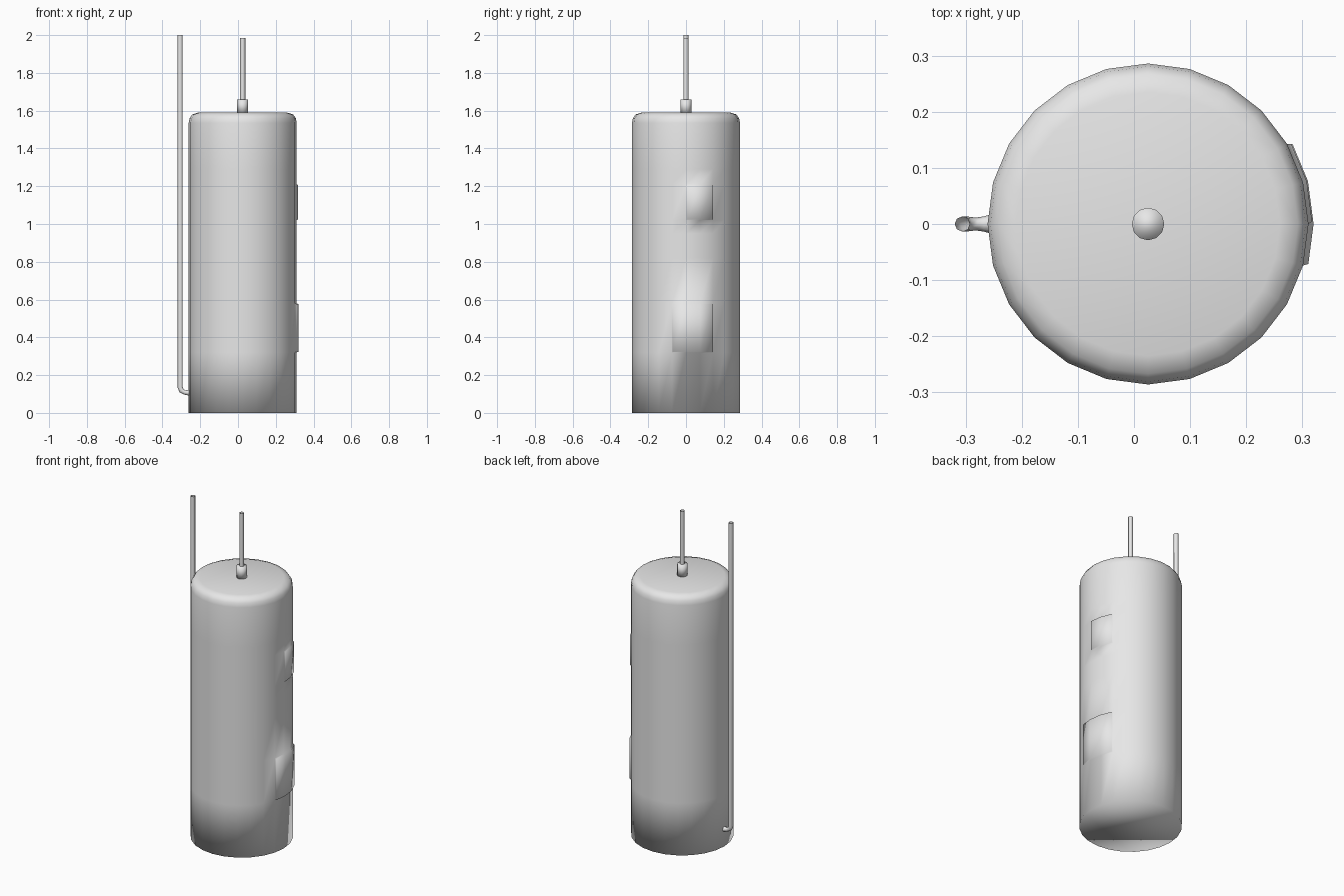
import bpy, bmesh
from math import sin, cos, tau

cube = bpy.data.objects.get("Cube")
if cube:
    bpy.data.objects.remove(cube, do_unlink=True)

AXIS_X = 0.025
SIDES = 24

grey = bpy.data.materials.new("light_grey_metal")
grey.use_nodes = True
grey.diffuse_color = (0.8, 0.8, 0.8, 1)
grey.node_tree.nodes["Principled BSDF"].inputs["Base Color"].default_value = (0.8, 0.8, 0.8, 1)


def lathe(bm, profile, sides):
    """Rings of (radius, height) joined by quads, closed at both ends."""
    rings = [[bm.verts.new((r * cos(tau * i / sides), r * sin(tau * i / sides), z))
              for i in range(sides)] for r, z in profile]
    rows = []
    for low, high in zip(rings, rings[1:]):
        rows.append([bm.faces.new((low[i], low[(i + 1) % sides],
                                   high[(i + 1) % sides], high[i]))
                     for i in range(sides)])
    bm.faces.new(rings[0][::-1])
    bm.faces.new(rings[-1])
    bm.normal_update()
    return rows


def finish(bm, name):
    for f in bm.faces:
        f.smooth = True
    mesh = bpy.data.meshes.new(name)
    bm.to_mesh(mesh)
    bm.free()
    mesh.materials.append(grey)
    obj = bpy.data.objects.new(name, mesh)
    obj.location.x = AXIS_X
    bpy.context.collection.objects.link(obj)
    return obj


def tube(name, points, radius):
    """Open-ended pipe along (x, z, radius factor) points."""
    curve = bpy.data.curves.new(name, "CURVE")
    curve.dimensions = "3D"
    curve.bevel_depth = radius
    curve.bevel_resolution = 2
    spline = curve.splines.new("POLY")
    spline.points.add(len(points) - 1)
    for p, (x, z, scale) in zip(spline.points, points):
        p.co = (x, 0, z, 1)
        p.radius = scale
    curve.materials.append(grey)
    obj = bpy.data.objects.new(name, curve)
    bpy.context.collection.objects.link(obj)
    bpy.ops.object.select_all(action="DESELECT")
    obj.select_set(True)
    bpy.context.view_layer.objects.active = obj
    bpy.ops.object.convert(target="MESH")
    bpy.ops.object.shade_smooth()


# Tank with rounded top rim
R = 0.286
heights = [0, 0.32, 0.58, 0.82, 0.95, 1.02, 1.21, 1.29, 1.535]
profile = [(R, z) for z in heights] + [(0.281, 1.56), (0.267, 1.58), (0.235, 1.59)]
bm = bmesh.new()
rows = lathe(bm, profile, SIDES)

# Raised access panels on the side wall
for row, columns, depth in ((1, (-1, 0, 1), 0.009), (5, (0, 1), 0.007)):
    bmesh.ops.inset_region(bm, faces=[rows[row][c] for c in columns],
                           thickness=0.004, depth=depth, use_even_offset=True)
finish(bm, "tank")

# Fitting on top and the supply pipe above it
bm = bmesh.new()
lathe(bm, [(0.029, 1.585), (0.029, 1.66)], 12)
finish(bm, "top_fitting")
tube("supply_pipe", [(AXIS_X, 1.65, 1), (AXIS_X, 1.985, 1)], 0.0135)

# Relief pipe beside the tank, bending into the wall near the floor
tube("relief_pipe", [(-0.306, 2.0, 1), (-0.306, 0.135, 1), (-0.299, 0.118, 1),
                     (-0.282, 0.108, 0.85), (-0.268, 0.107, 1), (-0.25, 0.106, 1.35)], 0.0135)
